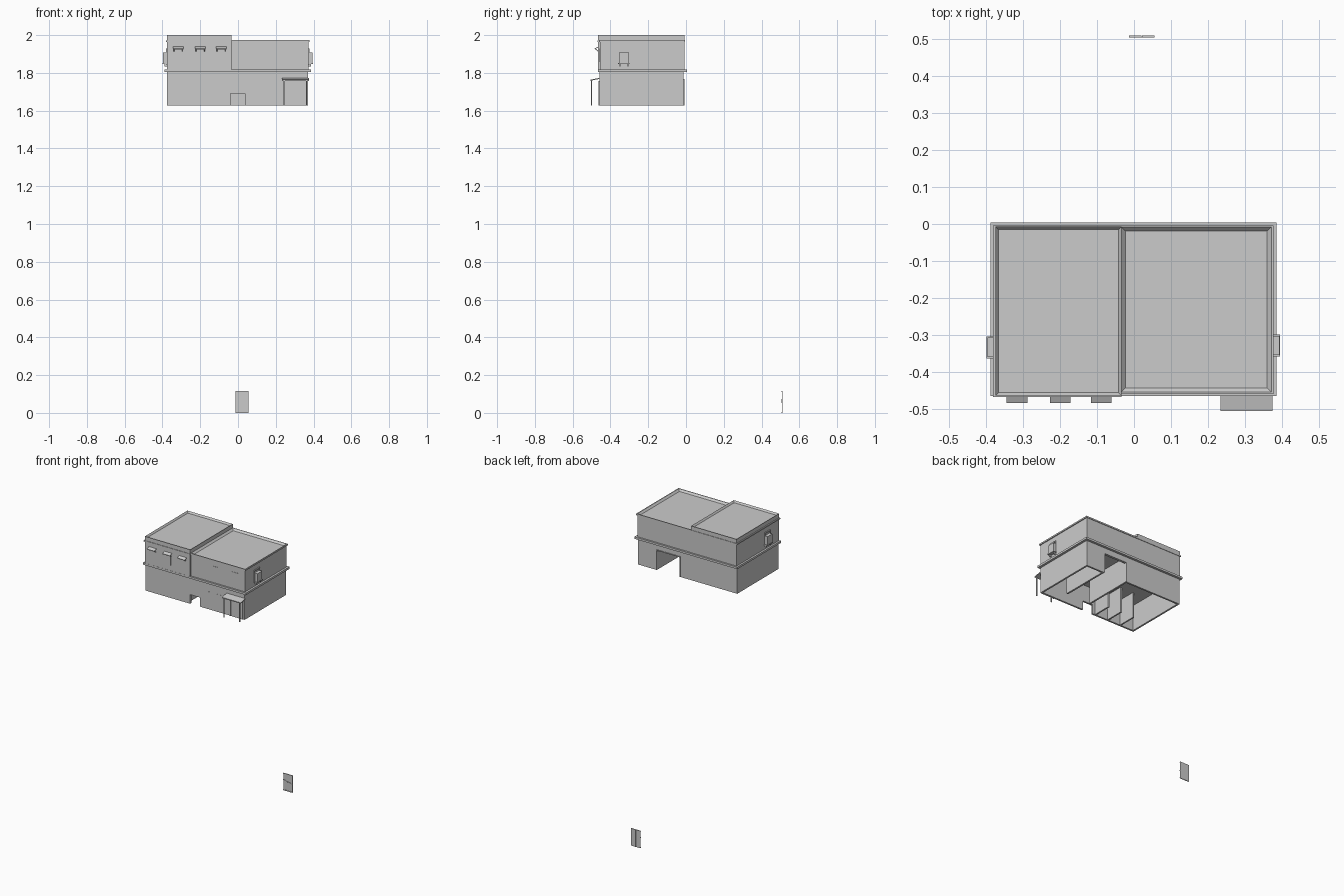
import bpy, bmesh
from mathutils import Vector

if "Cube" in bpy.data.objects:
    bpy.data.objects.remove(bpy.data.objects["Cube"])


def finish(name, bm):
    bmesh.ops.recalc_face_normals(bm, faces=bm.faces)
    me = bpy.data.meshes.new(name)
    bm.to_mesh(me)
    bm.free()
    ob = bpy.data.objects.new(name, me)
    bpy.context.collection.objects.link(ob)
    return ob


def add_box(bm, x0, x1, y0, y1, z0, z1):
    vs = bmesh.ops.create_cube(bm, size=1)["verts"]
    for v in vs:
        v.co = Vector(((x0 + x1) / 2 + v.co.x * (x1 - x0),
                       (y0 + y1) / 2 + v.co.y * (y1 - y0),
                       (z0 + z1) / 2 + v.co.z * (z1 - z0)))


def boxes(name, *bs):
    bm = bmesh.new()
    for b in bs:
        add_box(bm, *b)
    return finish(name, bm)


def roofed_block(name, b, rim, depth):
    """Block whose top is sunk behind a parapet."""
    bm = bmesh.new()
    add_box(bm, *b)
    bm.normal_update()
    top = max(bm.faces, key=lambda f: f.calc_center_median().z)
    bmesh.ops.inset_region(bm, faces=[top], thickness=rim)
    for v in top.verts:
        v.co.z -= depth
    return finish(name, bm)


def ring(name, x0, x1, y0, y1, z0, z1, t):
    """Rectangular moulding running around the walls."""
    return boxes(name, (x0, x1, y0, y0 + t, z0, z1), (x0, x1, y1 - t, y1, z0, z1),
                 (x0, x0 + t, y0 + t, y1 - t, z0, z1), (x1 - t, x1, y0 + t, y1 - t, z0, z1))


def prism_x(name, x0, x1, profile):
    """Side profile (y, z) extruded along x."""
    bm = bmesh.new()
    f = bm.faces.new([bm.verts.new((x0, y, z)) for y, z in profile])
    r = bmesh.ops.extrude_face_region(bm, geom=[f])
    for v in r["geom"]:
        if isinstance(v, bmesh.types.BMVert):
            v.co.x = x1
    return finish(name, bm)


XL, XR, YF, YB = -0.377, 0.37, -0.457, -0.012
Z0, Z1 = 1.628, 1.806
T = 0.012

# ground floor walls, open underneath, with doorways
boxes("front_wall",
      (XL, -0.04, YF, YF + T, Z0, Z1), (-0.04, 0.036, YF, YF + T, 1.69, Z1),
      (0.036, XR, YF, YF + T, Z0, Z1))
boxes("back_wall",
      (XL, 0.055, YB - T, YB, Z0, Z1), (0.055, 0.228, YB - T, YB, 1.762, Z1),
      (0.228, XR, YB - T, YB, Z0, Z1))
boxes("side_walls", (XL, XL + T, YF + T, YB - T, Z0, Z1), (XR - T, XR, YF + T, YB - T, Z0, Z1))

# interior partitions
boxes("partitions",
      (0.228, 0.24, -0.36, YB - T, Z0, Z1), (0.043, 0.055, -0.36, YB - T, Z0, Z1),
      *[(x, x + 0.01, YF + T, -0.32, Z0, Z1) for x in (-0.07, -0.17, -0.27)])

# ledge between the floors
boxes("floor_ledge", (-0.388, 0.386, -0.466, 0.004, 1.804, 1.818))

# upper floor blocks and their sunken roofs
roofed_block("left_upper_block", (-0.375, -0.034, -0.465, -0.007, 1.81, 2.0), 0.012, 0.012)
roofed_block("right_upper_block", (-0.034, 0.372, -0.455, -0.008, 1.81, 1.974), 0.016, 0.012)

# cornices
boxes("left_cornice", (-0.382, -0.034, -0.468, -0.465, 1.964, 1.972),
      (-0.382, -0.375, -0.465, -0.004, 1.964, 1.972),
      (-0.375, -0.034, -0.007, -0.004, 1.964, 1.972))
boxes("right_cornice", (-0.034, 0.378, -0.46, -0.455, 1.964, 1.974),
      (0.372, 0.378, -0.455, -0.004, 1.964, 1.974),
      (-0.034, 0.372, -0.008, -0.004, 1.964, 1.974))

# left front windows under small sloping awnings
for i, x in enumerate((-0.317, -0.2, -0.089), 1):
    boxes(f"awning_window_{i}", (x - 0.02, x + 0.02, -0.467, -0.464, 1.855, 1.925))
    prism_x(f"awning_{i}", x - 0.028, x + 0.028,
            [(-0.464, 1.939), (-0.485, 1.929), (-0.485, 1.925), (-0.464, 1.935)])
    for s in (-1, 1):
        prism_x(f"awning_bracket_{i}", x + s * 0.022 - 0.002, x + s * 0.022 + 0.002,
                [(-0.464, 1.912), (-0.464, 1.916), (-0.48, 1.93), (-0.483, 1.927)])

# plain right front windows
for i, x in enumerate((0.148, 0.298), 1):
    z0, z1 = 1.857, 1.93
    boxes(f"front_window_{i}", (x - 0.022, x + 0.022, -0.457, -0.454, z0, z1))


# side windows: frame, pane, projecting shutter and sill
for side, x, yc in (("right", 0.372, -0.329), ("left", -0.375, -0.334)):
    s = 1 if x > 0 else -1

    def out(a, b, *rest):
        p, q = sorted((x + s * a, x + s * b))
        return (p, q, *rest)
    boxes(f"{side}_window_frame",
          out(-0.002, 0.006, yc - 0.033, yc - 0.027, 1.845, 1.93),
          out(-0.002, 0.006, yc + 0.02, yc + 0.026, 1.845, 1.93),
          out(-0.002, 0.006, yc - 0.027, yc + 0.02, 1.922, 1.93))
    boxes(f"{side}_window_bay", out(0, 0.022, yc - 0.026, yc + 0.026, 1.852, 1.908))
    boxes(f"{side}_window_sill", out(-0.002, 0.024, yc - 0.03, yc + 0.03, 1.846, 1.852),
          out(-0.002, 0.014, yc - 0.024, yc - 0.018, 1.834, 1.846),
          out(-0.002, 0.014, yc + 0.018, yc + 0.024, 1.834, 1.846))

# entrance canopy, posts and door
prism_x("porch_roof", 0.234, 0.375,
        [(YF, 1.774), (-0.506, 1.764), (-0.506, 1.758), (YF, 1.768)])
boxes("porch_posts", *[(x - 0.003, x + 0.003, -0.503, -0.497, Z0, 1.762) for x in (0.245, 0.362)])
boxes("porch_door", (0.267, 0.35, YF - 0.002, YF + 0.002, Z0, 1.75))
boxes("porch_door_frame", (0.259, 0.267, YF - 0.005, YF, Z0, 1.757),
      (0.35, 0.358, YF - 0.005, YF, Z0, 1.757), (0.267, 0.35, YF - 0.005, YF, 1.75, 1.757))

# row of small beam ends on the front wall
boxes("beam_ends", *[(0.07 + i * 0.03, 0.076 + i * 0.03, YF - 0.002, YF, 1.743, 1.748) for i in range(5)])

# back doorway surround
boxes("back_door_frame", (0.05, 0.055, YB - T, YB + 0.004, Z0, 1.767),
      (0.228, 0.233, YB - T, YB + 0.004, Z0, 1.767), (0.055, 0.228, YB, YB + 0.004, 1.762, 1.767))

# loose double door standing apart on the ground
boxes("loose_door_leaves", (-0.014, 0.0205, 0.507, 0.51, 0, 0.117), (0.0215, 0.056, 0.507, 0.51, 0, 0.117))
boxes("loose_door_rails", *[(-0.014, 0.056, 0.505, 0.507, z, z + 0.006) for z in (0.0, 0.111)])
bm = bmesh.new()
for x0, x1, za, zb in ((-0.014, 0.0205, 0.068, 0.06), (0.0215, 0.056, 0.06, 0.052)):
    f = bm.faces.new([bm.verts.new(c) for c in ((x0, 0.505, za), (x1, 0.505, zb),
                                               (x1, 0.505, zb + 0.006), (x0, 0.505, za + 0.006))])
    r = bmesh.ops.extrude_face_region(bm, geom=[f])
    for v in r["geom"]:
        if isinstance(v, bmesh.types.BMVert):
            v.co.y = 0.507
finish("loose_door_braces", bm)
